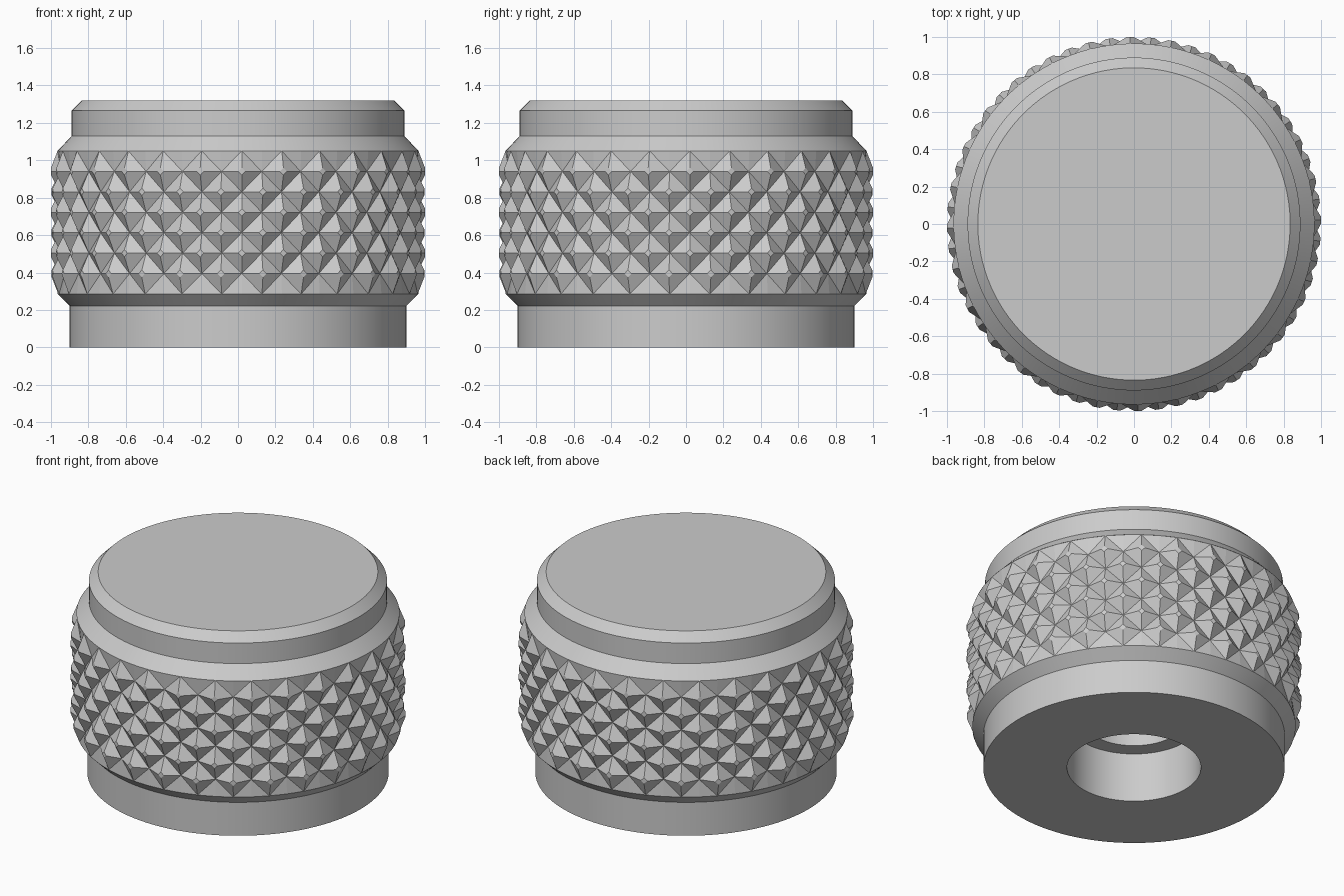
import bpy, bmesh
from math import cos, sin, pi, radians
from mathutils import Vector, Matrix

cube = bpy.data.objects.get("Cube")
if cube:
    bpy.data.objects.remove(cube, do_unlink=True)

GREY = (0.6, 0.6, 0.6, 1)
mat = bpy.data.materials.new("plain grey")
mat.use_nodes = True
mat.diffuse_color = GREY
mat.node_tree.nodes["Principled BSDF"].inputs["Base Color"].default_value = GREY


def finish(bm, name):
    mesh = bpy.data.meshes.new(name)
    bm.to_mesh(mesh)
    bm.free()
    mesh.materials.append(mat)
    ob = bpy.data.objects.new(name, mesh)
    bpy.context.collection.objects.link(ob)
    return ob


# Turned body: stepped bore, base, chamfers, core behind the knurl, cap
EDGE_R, Z0, Z1 = 0.965, 0.285, 1.05
profile = [(0, 0.9), (0.3, 0.9), (0.3, 0.325), (0.4, 0.325), (0.4, 0),
           (0.9, 0), (0.9, 0.22), (EDGE_R, Z0), (0.93, Z0), (0.93, Z1),
           (EDGE_R, Z1), (0.89, 1.13), (0.89, 1.265), (0.835, 1.32), (0, 1.32)]
bm = bmesh.new()
ring = [bm.verts.new((r, 0, z)) for r, z in profile]
edges = [bm.edges.new(pair) for pair in zip(ring, ring[1:])]
bmesh.ops.spin(bm, geom=ring + edges, cent=(0, 0, 0), axis=(0, 0, 1),
               angle=2 * pi, steps=112, use_merge=True)
bmesh.ops.remove_doubles(bm, verts=bm.verts, dist=1e-4)
bmesh.ops.recalc_face_normals(bm, faces=bm.faces)
bmesh.ops.transform(bm, matrix=Matrix.Rotation(radians(1.2), 4, "Z"), verts=bm.verts)
body = finish(bm, "knob_body")
bpy.ops.object.select_all(action="DESELECT")
body.select_set(True)
bpy.context.view_layer.objects.active = body
bpy.ops.object.shade_smooth_by_angle(angle=radians(25))

# Knurled grip: staggered diamond pyramids with tiny flat tips
COLS, ROWS = 56, 7
PEAK_R, VALLEY_R, TIP = 1.0, 0.955, 0.18
bm = bmesh.new()
nodes = {}


def point(i, j, r):
    a = radians(-88.8) + 2 * pi * i / COLS
    return Vector((r * cos(a), r * sin(a), Z0 + (Z1 - Z0) * j / ROWS))


def node(i, j):
    key = (i % COLS, j)
    if key not in nodes:
        r = EDGE_R if j in (0, ROWS) else VALLEY_R
        nodes[key] = bm.verts.new(point(i, j, r))
    return nodes[key]


for j in range(1, ROWS):
    for i in range(j % 2, COLS, 2):
        peak = point(i, j, PEAK_R)
        corners = [node(i + 1, j), node(i, j + 1), node(i - 1, j), node(i, j - 1)]
        tips = []
        for c in corners:
            p = peak.lerp(c.co, TIP)
            p.xy = p.xy.normalized() * PEAK_R
            tips.append(bm.verts.new(p))
        bm.faces.new(tips)
        for k in range(4):
            n = (k + 1) % 4
            bm.faces.new((corners[k], corners[n], tips[n], tips[k]))

# Plain triangles that close the grip at both rims
for i in range(0, COLS, 2):
    top, low = i + 1, i
    for s in (0, 1):
        bm.faces.new((node(top, ROWS - 1), node(top + s, ROWS), node(top + s - 1, ROWS)))
        bm.faces.new((node(low, 1), node(low + s - 1, 0), node(low + s, 0)))
finish(bm, "knurled_grip")
